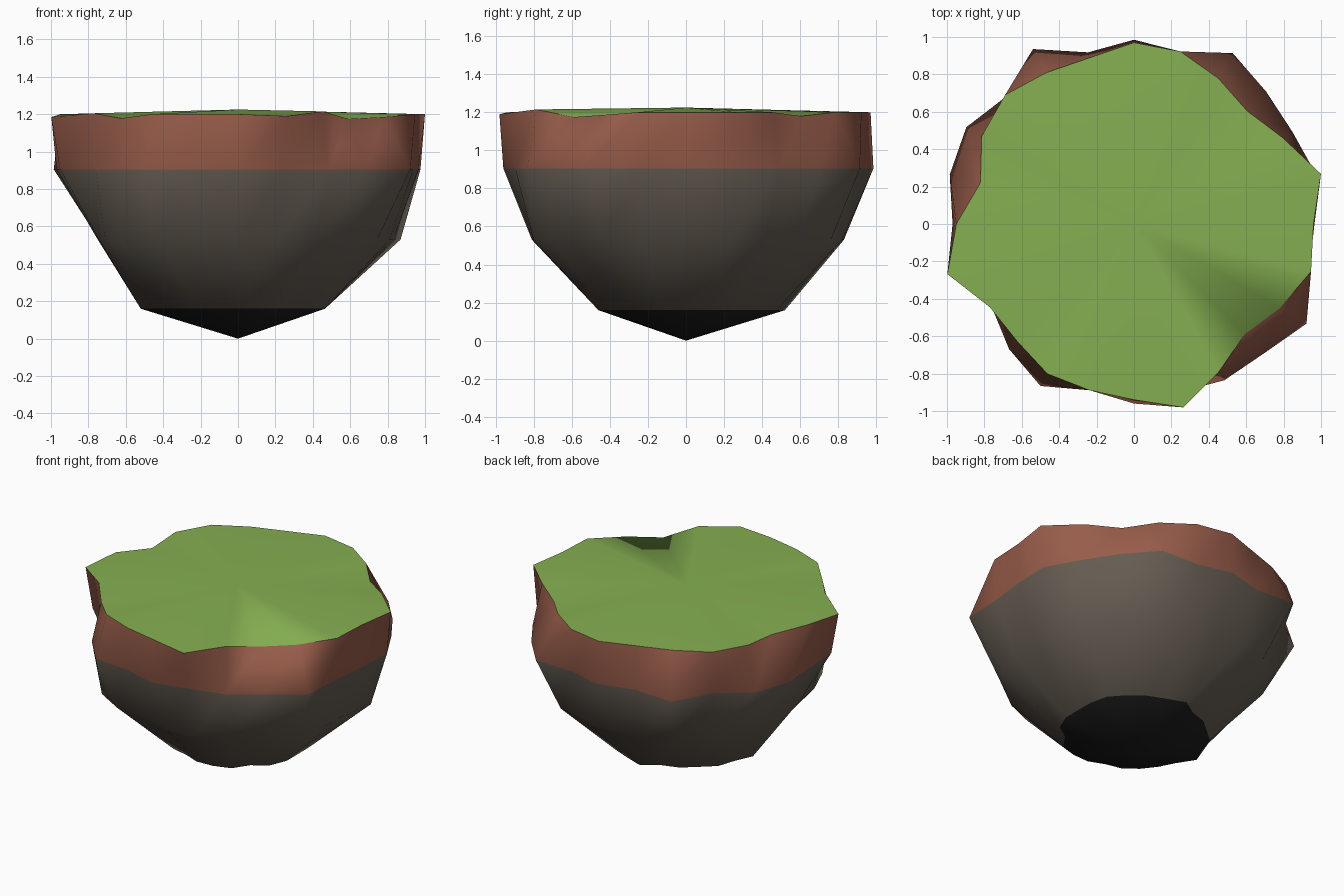
import bpy, bmesh, math

if "Cube" in bpy.data.objects:
    bpy.data.objects.remove(bpy.data.objects["Cube"])

N = 24

def material(name, rgb):
    m = bpy.data.materials.new(name)
    m.diffuse_color = (*rgb, 1)
    m.use_nodes = True
    m.node_tree.nodes["Principled BSDF"].inputs["Base Color"].default_value = m.diffuse_color
    return m

mats = [material("grass_green", (0.235, 0.43, 0.083)),
        material("soil_brown", (0.31, 0.108, 0.068)),
        material("stone_grey", (0.128, 0.106, 0.083)),
        material("dark_rock", (0.012, 0.012, 0.012))]

# Uneven radii every 15 degrees, starting at +x
rim = [.96, 1.035, .92, .855, .90, .955, .97, .92, .935, .975, .94, .85,
       .95, 1.033, .89, .885, .925, .92, .94, 1.015, .91, .835, .90, .98]
soil = [.965, 1.01, .98, 1.0, 1.055, .955, .985, .95, 1.08, .965, 1.035, 1.02,
        .97, .985, .88, .945, 1.0, .92, .96, .93, .965, .98, 1.065, .97]
belly = [.83, .90, .85, .84, .88, .85, .83, .83, .87, .83, .83, .77,
         .75, .77, .82, .88, .85, .80, .81, .83, .83, .83, .86, .84]
foot = [.465, .48, .50, .49, .49, .49, .52, .46, .47, .465, .49, .48,
        .52, .46, .45, .45, .45, .43, .46, .47, .48, .44, .48, .48]
# Rim heights: 1.2 apart from these dips and bumps
rim_z = [1.2] * N
for i, z in {3: 1.18, 11: 1.18, 13: 1.185, 14: 1.205, 15: 1.178,
             19: 1.19, 20: 1.215, 21: 1.175, 22: 1.185}.items():
    rim_z[i] = z

bm = bmesh.new()

def ring(radii, heights):
    return [bm.verts.new((r * math.cos(math.tau * i / N), r * math.sin(math.tau * i / N), z))
            for i, (r, z) in enumerate(zip(radii, heights))]

rings = [ring(rim, rim_z), ring(soil, [.905] * N),
         ring(belly, [.53] * N), ring(foot, [.16] * N)]
peak = bm.verts.new((0, 0, 1.225))
tip = bm.verts.new((0, 0, 0))

def face(verts, mat):
    f = bm.faces.new(verts)
    f.material_index = mat
    f.smooth = True

for i in range(N):
    j = (i + 1) % N
    face((peak, rings[0][i], rings[0][j]), 0)            # grass top
    for k, mat in enumerate((1, 2, 2)):                  # soil band and stone body
        a, b = rings[k], rings[k + 1]
        face((a[i], b[i], a[j]), mat)
        face((b[i], b[j], a[j]), mat)
    face((tip, rings[3][j], rings[3][i]), 3)             # dark underside

# Crisp grass rim, except for the worn notch at the front right
for i in range(N):
    e = bm.edges.get((rings[0][i], rings[0][(i + 1) % N]))
    e.smooth = i == 21

mesh = bpy.data.meshes.new("floating_island")
bm.to_mesh(mesh)
bm.free()
for m in mats:
    mesh.materials.append(m)
bpy.context.collection.objects.link(bpy.data.objects.new("floating_island", mesh))
